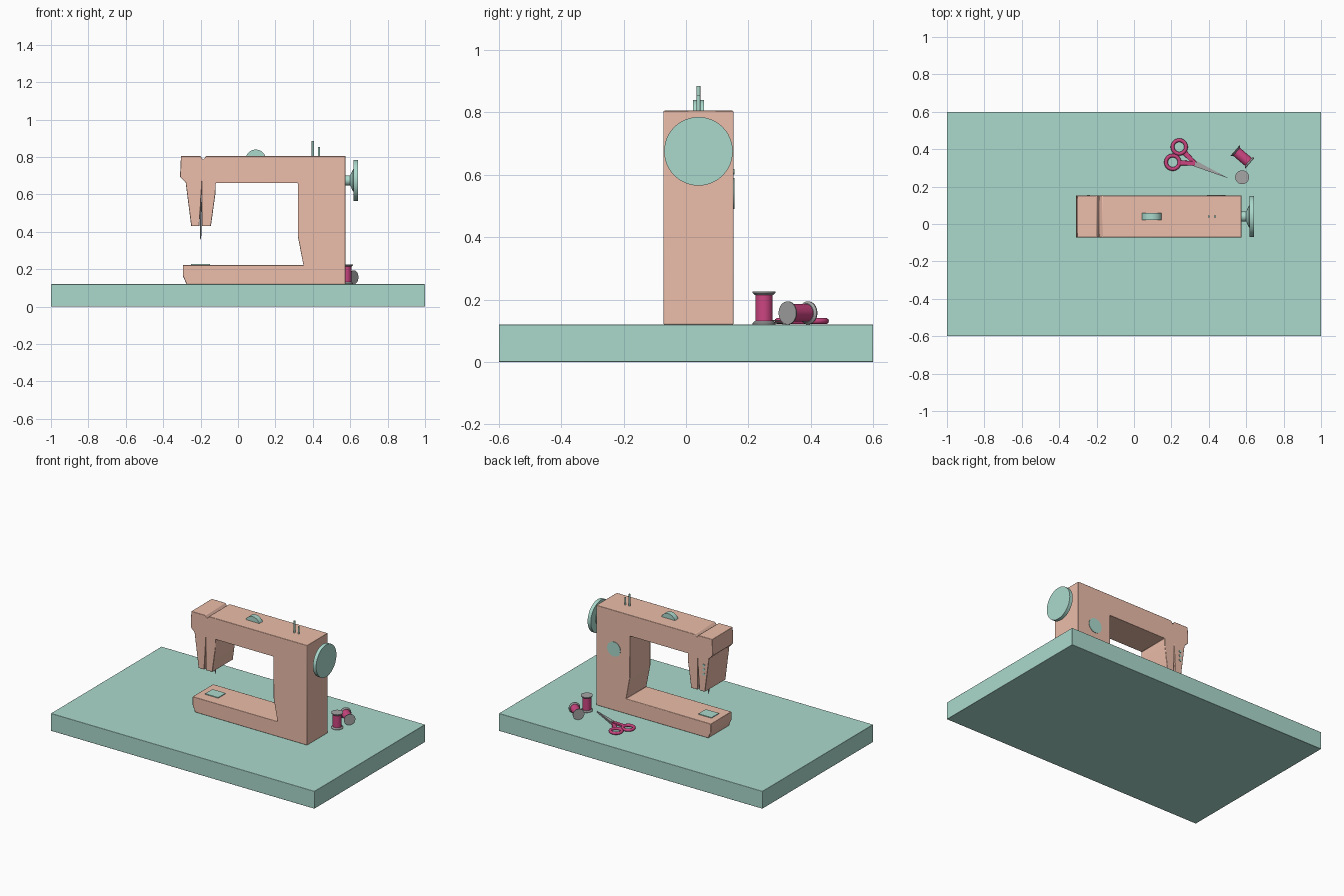
import bpy, bmesh, math
from mathutils import Vector

if "Cube" in bpy.data.objects:
    bpy.data.objects.remove(bpy.data.objects["Cube"])


def material(name, rgb):
    m = bpy.data.materials.new(name)
    m.diffuse_color = (*rgb, 1)
    m.use_nodes = True
    m.node_tree.nodes["Principled BSDF"].inputs["Base Color"].default_value = m.diffuse_color
    return m


MINT = material("mint", (0.41, 0.70, 0.61))
SALMON = material("salmon", (0.84, 0.51, 0.40))
PINK = material("pink", (0.60, 0.06, 0.22))
STEEL = material("steel", (0.38, 0.38, 0.38))


def finish(name, bm, mat, bevel=0):
    bmesh.ops.recalc_face_normals(bm, faces=bm.faces)
    me = bpy.data.meshes.new(name)
    bm.to_mesh(me)
    bm.free()
    me.materials.append(mat)
    ob = bpy.data.objects.new(name, me)
    bpy.context.collection.objects.link(ob)
    bpy.ops.object.select_all(action='DESELECT')
    bpy.context.view_layer.objects.active = ob
    ob.select_set(True)
    bpy.ops.object.shade_smooth_by_angle(angle=math.radians(35))
    if bevel:
        b = ob.modifiers.new("bevel", 'BEVEL')
        b.width, b.segments = bevel, 2
        b.limit_method = 'ANGLE'
    return ob


def extrude(name, points, direction, mat, bevel=0):
    """Closed outline of 3D points swept along a direction."""
    bm = bmesh.new()
    face = bm.faces.new([bm.verts.new(p) for p in points])
    new = bmesh.ops.extrude_face_region(bm, geom=[face], use_keep_orig=True)["geom"]
    bmesh.ops.translate(bm, verts=[v for v in new if isinstance(v, bmesh.types.BMVert)],
                        vec=direction)
    return finish(name, bm, mat, bevel)


def box(name, lo, hi, mat, bevel=0):
    (x0, y0, z0), (x1, y1, z1) = lo, hi
    return extrude(name, [(x0, y0, z0), (x1, y0, z0), (x1, y1, z0), (x0, y1, z0)],
                   (0, 0, z1 - z0), mat, bevel)


def lathe(name, origin, axis, profile, mat, sides=32):
    """Profile of (radius, height) turned round an axis, with capped ends."""
    bm = bmesh.new()
    rot = Vector(axis).to_track_quat('Z', 'Y')
    rings = []
    for r, h in profile:
        rings.append([bm.verts.new(Vector(origin) + rot @ Vector(
            (r * math.cos(2 * math.pi * i / sides), r * math.sin(2 * math.pi * i / sides), h)))
            for i in range(sides)])
    for a, b in zip(rings, rings[1:]):
        for i in range(sides):
            j = (i + 1) % sides
            bm.faces.new((a[i], a[j], b[j], b[i]))
    bm.faces.new(rings[0])
    bm.faces.new(rings[-1])
    return finish(name, bm, mat)


# Table top
box("table_top", (-1, -0.6, 0), (1, 0.6, 0.12), MINT, 0.002)

# Machine body: one side profile with the faceplate seam notched in
body = [(-0.275, 0.12), (-0.295, 0.165), (-0.295, 0.222), (0.35, 0.222), (0.32, 0.375),
        (0.32, 0.66), (-0.12, 0.66), (-0.12, 0.61), (-0.145, 0.43), (-0.193, 0.43),
        (-0.195, 0.62), (-0.207, 0.43), (-0.25, 0.43), (-0.28, 0.665), (-0.31, 0.695),
        (-0.305, 0.805), (-0.2, 0.805), (-0.187, 0.785), (-0.17, 0.805),
        (0.575, 0.805), (0.575, 0.12)]
extrude("machine_body", [(x, -0.072, z) for x, z in body], (0, 0.224, 0), SALMON, 0.003)

# Hand wheel and hub
lathe("hand_wheel", (0.57, 0.04, 0.675), (1, 0, 0),
      [(0.027, 0), (0.027, 0.03), (0.06, 0.045), (0.06, 0.048), (0.11, 0.048), (0.11, 0.072)],
      MINT, 48)

# Dials, spool pins, needle and needle plate
lathe("tension_dial", (0.095, 0.022, 0.785), (0, 1, 0), [(0.055, 0), (0.055, 0.036)], MINT)
lathe("back_dial", (0.44, 0.14, 0.54), (0, 1, 0), [(0.05, 0), (0.05, 0.015)], MINT)
for i, (x, top) in enumerate([(0.40, 0.885), (0.433, 0.855)]):
    lathe(f"spool_pin_{i + 1}", (x, 0.04, 0.79), (0, 0, 1),
          [(0.006, 0), (0.006, top - 0.79)], MINT, 12)
for i in range(3):
    lathe(f"thread_stud_{i + 1}", (-0.243, 0.145, 0.55 + 0.03 * i), (0, 1, 0),
          [(0.009, 0), (0.009, 0.01)], MINT, 12)
lathe("needle", (-0.2, 0.04, 0.36), (0, 0, 1), [(0.001, 0), (0.004, 0.02), (0.004, 0.2)], STEEL, 10)
box("needle_plate", (-0.25, 0, 0.218), (-0.15, 0.08, 0.227), MINT)


# Thread spools: pink core between two flared steel flanges
def spool(name, origin, axis, length=0.105):
    a = Vector(axis).normalized()
    lathe(name + "_thread", origin, a, [(0.028, 0.008), (0.028, length - 0.008)], PINK)
    for label, start, d in (("lower", Vector(origin), a),
                            ("upper", Vector(origin) + a * length, -a)):
        lathe(f"{name}_{label}_flange", start, d, [(0.037, 0), (0.037, 0.004), (0.03, 0.011)], STEEL)


spool("standing_spool", (0.578, 0.25, 0.12), (0, 0, 1))
spool("lying_spool", (0.54, 0.393, 0.157), (0.08, -0.068, 0))


# Scissors: two halves, each with finger ring, shank and blade
pivot, tip = Vector((0.345, 0.315)), Vector((0.505, 0.244))
along = (tip - pivot).normalized()
side = Vector((-along.y, along.x))
for i, (ring, s) in enumerate([((0.242, 0.412), 1), ((0.207, 0.33), -1)]):
    z = 0.121 + 0.006 * i
    ring = Vector(ring)
    bpy.ops.mesh.primitive_torus_add(location=(*ring, 0.131), major_radius=0.036,
                                     minor_radius=0.01, major_segments=32, minor_segments=10)
    loop = bpy.context.object
    loop.name = f"scissor_ring_{i + 1}"
    loop.data.materials.append(PINK)
    bpy.ops.object.shade_smooth()
    hinge = pivot - along * 0.02
    d = (hinge - ring).normalized()
    n = Vector((-d.y, d.x))
    start = ring + d * 0.034
    shank = [start + n * 0.014, start - n * 0.014, hinge - n * 0.011, hinge + n * 0.011]
    extrude(f"scissor_shank_{i + 1}", [(*p, z) for p in shank], (0, 0, 0.012), PINK, 0.002)
    blade = [hinge - along * 0.02 + side * s * 0.016, hinge + side * s * 0.016,
             tip, pivot - side * s * 0.010, hinge - along * 0.01 - side * s * 0.008]
    extrude(f"scissor_blade_{i + 1}", [(*p, z + 0.002) for p in blade], (0, 0, 0.005), STEEL)
lathe("scissor_rivet", (*pivot, 0.12), (0, 0, 1), [(0.006, 0), (0.006, 0.017)], STEEL, 16)
